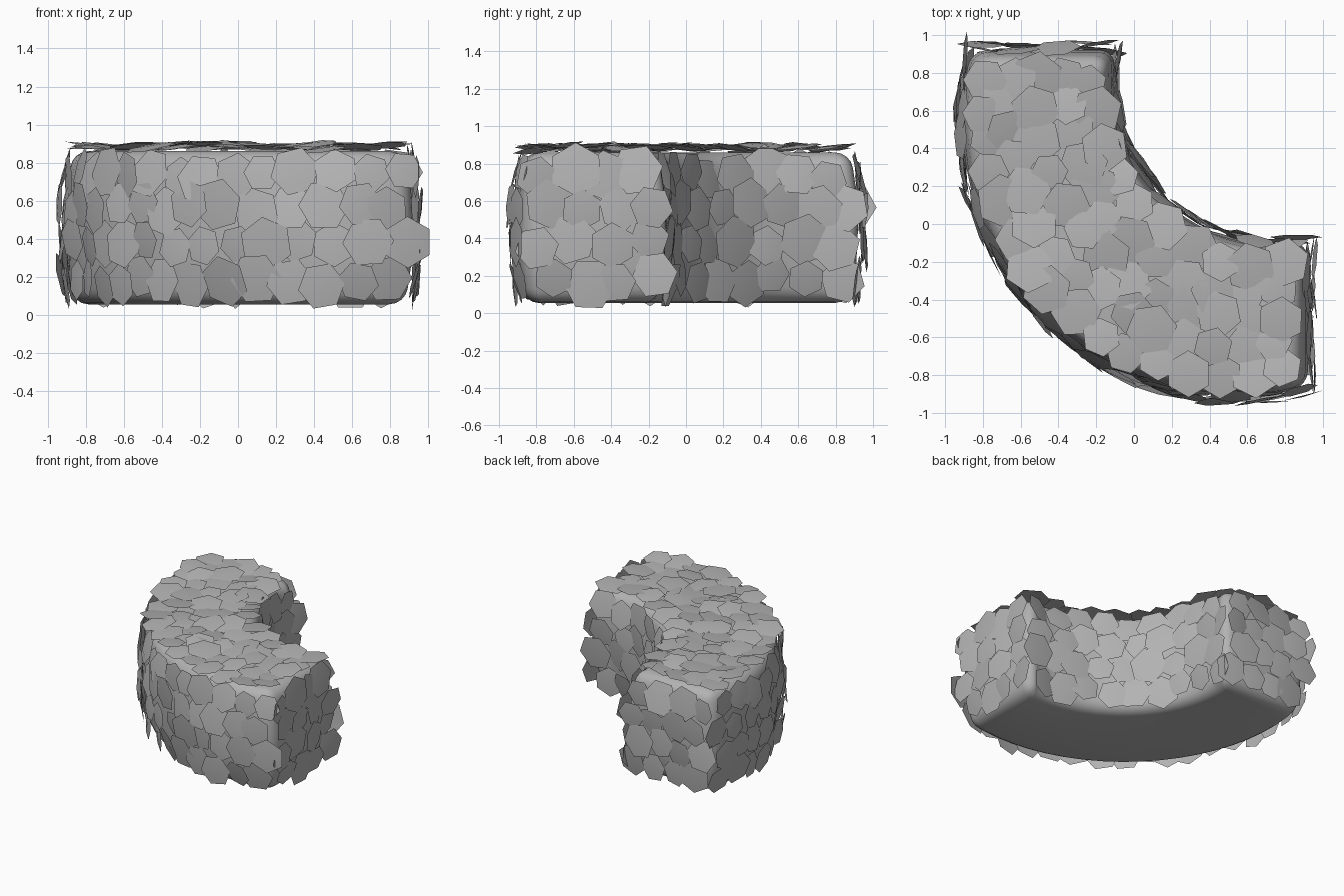
import bpy, bmesh, math, random
from mathutils import Vector, Matrix

random.seed(11)
cube = bpy.data.objects.get("Cube")
if cube:
    bpy.data.objects.remove(cube, do_unlink=True)

# Plan: a bend between two arcs, cut off square at both ends
INNER_CENTRE, INNER_RADIUS = 0.75, 0.86
OUTER_CENTRE, OUTER_RADIUS = 0.55, 1.46
END = 0.92
BOTTOM, TOP = 0.055, 0.86
BULGE = 0.04

grey = bpy.data.materials.new("hedge grey")
grey.use_nodes = True
COLOUR = (0.45, 0.45, 0.45, 1)
grey.diffuse_color = COLOUR
grey.node_tree.nodes["Principled BSDF"].inputs["Base Color"].default_value = COLOUR


def lean(z):
    """Height from -1 at the bottom to 1 at the top."""
    return (2 * z - TOP - BOTTOM) / (TOP - BOTTOM)


def arc(t, z):
    """Centre, radius and overshoot angle of the arc at fraction t of the width."""
    inset = BULGE * lean(z) ** 2
    c = INNER_CENTRE + (OUTER_CENTRE - INNER_CENTRE) * t
    r = INNER_RADIUS + (OUTER_RADIUS - INNER_RADIUS) * t + inset * (1 - 2 * t)
    return c, r, math.asin((END - inset - c) / r)


def on_hedge(f, t, z):
    """Point, outward direction and heading at fraction f along the bend."""
    c, r, over = arc(t, z)
    a = -over + f * (math.pi / 2 + 2 * over)
    out = Vector((-math.cos(a), -math.sin(a), 0))
    along = Vector((math.sin(a), -math.cos(a), 0))
    return Vector((c, c, z)) + out * r, out, along


def arc_length(t):
    c, r, over = arc(t, (TOP + BOTTOM) / 2)
    return r * (math.pi / 2 + 2 * over)


def make_object(name, bm):
    mesh = bpy.data.meshes.new(name)
    bm.to_mesh(mesh)
    bm.free()
    mesh.materials.append(grey)
    mesh.polygons.foreach_set("use_smooth", [True] * len(mesh.polygons))
    obj = bpy.data.objects.new(name, mesh)
    bpy.context.collection.objects.link(obj)
    return obj


# Core: slightly bulging section lofted along the bend, then rounded
bm = bmesh.new()
STEPS, LEVELS = 20, 4
heights = [BOTTOM + (TOP - BOTTOM) * k / LEVELS for k in range(LEVELS + 1)]
section = [(0, z) for z in heights] + [(1, z) for z in reversed(heights)]
rings = []
for i in range(STEPS + 1):
    rings.append([bm.verts.new(on_hedge(i / STEPS, t, z)[0]) for t, z in section])
size = len(section)
for a, b in zip(rings, rings[1:]):
    for k in range(size):
        j = (k + 1) % size
        bm.faces.new((a[k], a[j], b[j], b[k]))
for ring in (rings[0], rings[-1]):
    for k in range(LEVELS):
        bm.faces.new((ring[k], ring[k + 1], ring[size - 2 - k], ring[size - 1 - k]))
bmesh.ops.recalc_face_normals(bm, faces=bm.faces)
core = make_object("hedge_core", bm)
bevel = core.modifiers.new("rounding", 'BEVEL')
bevel.width = 0.1
bevel.segments = 4
bevel.limit_method = 'ANGLE'
bevel.angle_limit = math.radians(40)


# Leaves: slightly domed hexagons scattered over the sides, ends and top
def add_leaf(bm, point, normal):
    tilt = Vector([random.uniform(-0.17, 0.17) for _ in range(3)])
    turn = (normal + tilt).to_track_quat('Z', 'Y').to_matrix().to_4x4()
    spin = Matrix.Rotation(random.uniform(0, math.pi), 4, 'Z')
    place = Matrix.Translation(point + normal * random.uniform(0.01, 0.04)) @ turn @ spin
    radius = random.uniform(0.1, 0.145)
    rim = []
    for k in range(6):
        a = k * math.pi / 3
        rim.append(bm.verts.new(place @ Vector((math.cos(a) * radius, math.sin(a) * radius, 0))))
    tip = bm.verts.new(place @ Vector((0, 0, 0.008)))
    for k in range(6):
        bm.faces.new((rim[k], rim[(k + 1) % 6], tip))


def jitter():
    return random.uniform(-0.03, 0.03)


ROWS = (0.18, 0.37, 0.56, 0.74)
SPACING = 0.18
UP = Vector((0, 0, 1))
bm = bmesh.new()
for row, level in enumerate(ROWS):
    shift = 0.18 if row % 2 else -0.18
    # Long curved sides
    for t, sign in ((0, -1), (1, 1)):
        count = round(arc_length(t) / SPACING)
        for i in range(count):
            z = level + jitter()
            p, out, along = on_hedge((i + 0.5 + shift) / count, t, z)
            add_leaf(bm, p + along * jitter(), (out * sign + UP * 0.18 * lean(z)).normalized())
    # Square ends
    for f, facing in ((0, Vector((0, 1, 0))), (1, Vector((1, 0, 0)))):
        for i in range(4):
            z = level + jitter()
            p, out, along = on_hedge(f, (i + 0.5 + shift) / 4, z)
            add_leaf(bm, p + out * jitter(), (facing + UP * 0.18 * lean(z)).normalized())
# Top
for row in range(5):
    t = 0.1 + 0.8 * row / 4
    count = round(arc_length(t) / SPACING)
    for i in range(count):
        f = (i + (0.35 if row % 2 else 0.65)) / count
        p, out, along = on_hedge(min(max(f, 0.045), 0.955), t, TOP)
        add_leaf(bm, p + out * jitter() + along * jitter(), UP)
make_object("hedge_leaves", bm)
